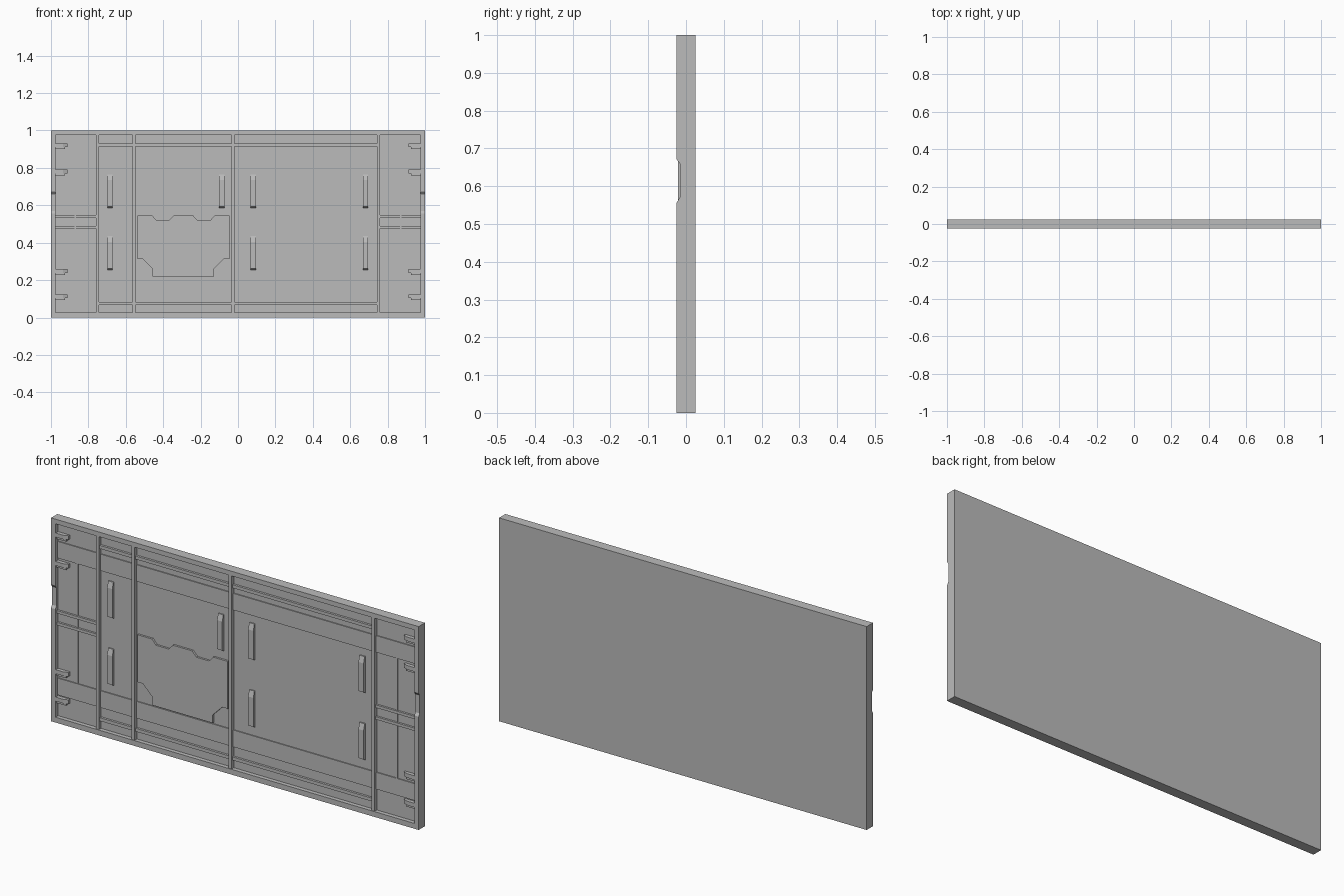
import bpy
import bmesh
from mathutils import Vector

cube = bpy.data.objects.get("Cube")
if cube:
    bpy.data.objects.remove(cube, do_unlink=True)

grey = bpy.data.materials.new("panel grey")
grey.use_nodes = True
colour = (0.5, 0.5, 0.5, 1)
grey.diffuse_color = colour
grey.node_tree.nodes["Principled BSDF"].inputs["Base Color"].default_value = colour

BACK, FRONT = 0.0245, -0.0245
FLOOR = -0.004          # front surface of the recessed sheet
INX = 0.976             # inner edge of the side rails
INZ0, INZ1 = 0.026, 0.977


def prism(name, points, axis, start, end):
    """Extrude a closed 2D profile along one axis (other axes keep xyz order)."""
    bm = bmesh.new()
    verts = []
    for a, b in points:
        co = [a, b]
        co.insert(axis, start)
        verts.append(bm.verts.new(co))
    face = bm.faces.new(verts)
    shift = Vector()
    shift[axis] = end - start
    new = bmesh.ops.extrude_face_region(bm, geom=[face])["geom"]
    bmesh.ops.translate(bm, vec=shift,
                        verts=[v for v in new if isinstance(v, bmesh.types.BMVert)])
    bmesh.ops.recalc_face_normals(bm, faces=bm.faces)
    mesh = bpy.data.meshes.new(name)
    bm.to_mesh(mesh)
    bm.free()
    mesh.materials.append(grey)
    obj = bpy.data.objects.new(name, mesh)
    bpy.context.collection.objects.link(obj)
    return obj


def box(name, x0, x1, z0, z1, front, back=FLOOR + 0.002):
    return prism(name, [(x0, z0), (x1, z0), (x1, z1), (x0, z1)], 1, front, back)


# Back sheet and outer frame
box("back_sheet", -INX, INX, 0, 1, FLOOR, BACK)
box("top_frame", -INX, INX, INZ1, 1, FRONT)
box("bottom_frame", -INX, INX, 0, INZ0, FRONT)

# Side frames with a shallow notch in the front edge
notch = FRONT + 0.008
side = [(BACK, 0), (FRONT, 0), (FRONT, 0.557), (notch, 0.57),
        (notch, 0.66), (FRONT, 0.671), (FRONT, 1), (BACK, 1)]
for label, s in (("left", 1), ("right", -1)):
    prism(label + "_frame", side, 0, s * INX, s)

# Wide raised bands across the sheet
for label, z0, z1 in (("upper", 0.803, 0.885), ("lower", 0.13, 0.213)):
    box(label + "_band", -INX, INX, z0, z1, FLOOR - 0.005)

# Upright ribs
for x in (-0.75, -0.555, -0.028, 0.75):
    box("upright_rib", x - 0.008, x + 0.008, INZ0, INZ1, FRONT + 0.003)

# Long rails between the outer ribs
for label, z in (("upper", 0.922), ("lower", 0.075)):
    box(label + "_long_rail", -0.75, 0.75, z - 0.008, z + 0.008, FLOOR - 0.011)

# End bays: short rails, thin strips and clips
for label, s in (("left", 1), ("right", -1)):
    for z in (0.54, 0.482):
        x0, x1 = sorted((s * 0.75, s * INX))
        box(label + "_short_rail", x0, x1, z - 0.007, z + 0.007, FLOOR - 0.01)
    box(label + "_thin_strip", s * 0.87 - 0.004, s * 0.87 + 0.004,
        0.213, 0.803, FLOOR - 0.004)
    for z in (0.915, 0.775, 0.243, 0.108):
        wedge = [(s * INX, FLOOR), (s * INX, FRONT + 0.002),
                 (s * 0.935, FRONT + 0.002), (s * 0.912, FLOOR - 0.01),
                 (s * 0.912, FLOOR)]
        prism(label + "_clip", wedge, 2, z - 0.004, z + 0.016)
        foot = [(s * INX, FLOOR), (s * INX, FLOOR - 0.012),
                (s * 0.925, FLOOR - 0.012), (s * 0.925, FLOOR)]
        prism(label + "_clip_foot", foot, 2, z - 0.015, z - 0.004)

# Upright handles with sloped ends
UPPER, LOWER = 0.675, 0.345
for x, heights in ((-0.685, (UPPER, LOWER)), (-0.087, (UPPER,)),
                   (0.082, (UPPER, LOWER)), (0.682, (UPPER, LOWER))):
    for z in heights:
        outline = [(FLOOR, z - 0.09), (FRONT + 0.006, z - 0.082),
                   (FRONT + 0.006, z + 0.06), (FLOOR - 0.006, z + 0.09),
                   (FLOOR, z + 0.09)]
        prism("upright_handle", outline, 0, x - 0.014, x + 0.014)

# Hatch plate with notched top and cut lower corners, mirrored about its centre
half = [(0.082, 0.22), (0.082, 0.26), (0.03, 0.312), (0, 0.312), (0, 0.545),
        (0.08, 0.545), (0.102, 0.52), (0.17, 0.52), (0.194, 0.545)]
XL, XR = -0.538, -0.046
hatch = [(XL + d, z) for d, z in half] + [(XR - d, z) for d, z in reversed(half)]
prism("hatch_plate", hatch, 1, FLOOR - 0.01, FLOOR + 0.002)
